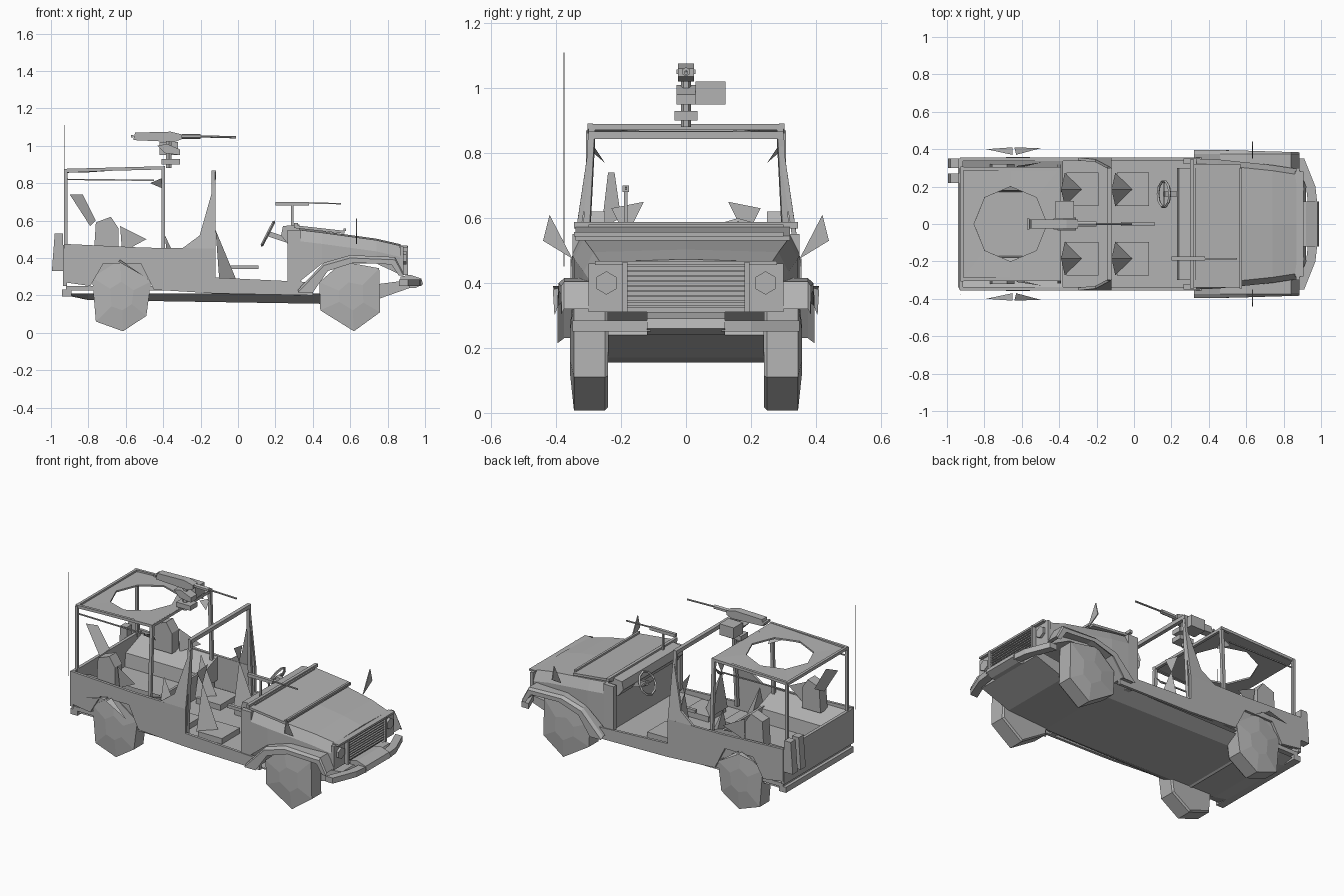
import bpy, math
from mathutils import Vector

old = bpy.data.objects.get("Cube")
if old:
    bpy.data.objects.remove(old, do_unlink=True)

grey = bpy.data.materials.new("plain grey")
grey.use_nodes = True
GREY = (0.45, 0.45, 0.45, 1)
grey.diffuse_color = GREY
grey.node_tree.nodes["Principled BSDF"].inputs["Base Color"].default_value = GREY


def mesh(name, verts, faces):
    me = bpy.data.meshes.new(name)
    me.from_pydata(verts, [], faces)
    me.materials.append(grey)
    ob = bpy.data.objects.new(name, me)
    bpy.context.scene.collection.objects.link(ob)
    return ob


def loft(name, rings, caps=True):
    """Join equal rings of points into a skin."""
    n = len(rings[0])
    verts = [p for r in rings for p in r]
    faces = []
    for k in range(len(rings) - 1):
        for i in range(n):
            j = (i + 1) % n
            faces.append((k*n + i, k*n + j, (k+1)*n + j, (k+1)*n + i))
    if caps:
        faces += [tuple(reversed(range(n))), tuple(range(len(verts) - n, len(verts)))]
    return mesh(name, verts, faces)


def box(name, x0, x1, y0, y1, z0, z1):
    ring = lambda z: [(x0, y0, z), (x1, y0, z), (x1, y1, z), (x0, y1, z)]
    return loft(name, [ring(z0), ring(z1)])


def side_profile(name, pts, y0, y1):
    return loft(name, [[(x, y, z) for x, z in pts] for y in (y0, y1)])


def cross_profile(name, pts, x0, x1):
    return loft(name, [[(x, y, z) for y, z in pts] for x in (x0, x1)])


def bar(name, a, b, r, sides=4):
    a, b = Vector(a), Vector(b)
    q = (b - a).to_track_quat('Z', 'Y')
    rings = []
    for c in (a, b):
        rings.append([c + q @ Vector((r*math.cos(t), r*math.sin(t), 0))
                      for t in (2*math.pi*(i + .5)/sides for i in range(sides))])
    return loft(name, rings)


def pair(fn, name, *args):
    """Build a part on the left side (+y) and a mirrored copy on the right."""
    for label, s in (("left_", 1), ("right_", -1)):
        ob = fn(label + name, *args)
        if s < 0:
            for v in ob.data.vertices:
                v.co.y *= -1
            ob.data.flip_normals()


# Wheels: coarse, uneven six-sided drums
def wheel(name, cx, outline):
    def ring(y, k):
        return [(cx + k*(x - cx), y, .195 + k*(z - .195)) for x, z in outline]
    return loft(name, [ring(.24, .95), ring(.25, 1), ring(.345, 1), ring(.357, .4)])


pair(wheel, "front_wheel", .61, [(.76, .11), (.755, .345), (.56, .38), (.435, .27), (.44, .12), (.62, .008)])
pair(wheel, "rear_wheel", -.62, [(-.49, .09), (-.465, .275), (-.63, .39), (-.78, .295), (-.76, .06), (-.615, .008)])

# Floor and shallow hull underneath
box("floor", -0.92, 0.36, -0.34, 0.34, 0.225, 0.25)
hull_ring = lambda x, low: [(x, -.25, low), (x, .25, low), (x, .33, .21), (x, -.33, .21)]
loft("underside_hull", [hull_ring(-.92, .20), hull_ring(-.80, .175), hull_ring(.44, .155)])
for n, x in (("front", 0.61), ("rear", -0.62)):
    bar(n + "_axle", (x, -.27, .195), (x, .27, .195), .03, 6)
side_profile("skid_plate", [(.44, .155), (.72, .17), (.92, .24), (.90, .28), (.44, .22)], -.24, .24)

# Side panels: tub wall, rocker sill and tall pointed pillar fin
TUB = [(-.93, .27), (-.79, .25), (-.72, .37), (-.52, .37), (-.45, .23), (-.12, .21),
       (.40, .20), (.40, .27), (-.12, .295), (-.12, .45), (-.5, .455), (-.93, .475)]
pair(side_profile, "side_panel", TUB, .338, .355)


def fin(name):
    outer = [(-.30, .355, .45), (-.12, .355, .45), (-.12, .30, .82), (-.205, .345, .52)]
    return loft(name, [outer, [(x, y - .015, z) for x, y, z in outer]])


pair(fin, "pillar_fin")

# Rear tub interior, with wheel housings sloping inward
box("tailgate", -.935, -.915, -.35, .35, .25, .47)
box("rear_deck", -.92, -.40, -.34, .34, .29, .305)
pair(cross_profile, "wheel_housing", [(.17, .30), (.34, .30), (.34, .45), (.18, .39)], -.915, -.38)
box("bulkhead", -.41, -.395, -.33, .33, .25, .40)
box("rear_bumper", -.94, -.89, -.34, .34, .195, .23)


# Seats
def seat(name, x, y, top):
    box(name + "_cushion", x, x + .17, y - .09, y + .09, .25, .285)
    back = [(x - .03, y, top), (x - .01, y + .09, .28), (x + .08, y, .285), (x - .01, y - .09, .28)]
    return mesh(name + "_back", back, [(0, 1, 2), (0, 2, 3), (0, 3, 1), (1, 3, 2)])


for label, s in (("left", 1), ("right", -1)):
    seat(label + "_front_seat", -.09, .185*s, .55)
    seat(label + "_rear_seat", -.36, .185*s, .52)
    mesh(label + "_headrest", [(-.12, .13*s, .65), (-.13, .23*s, .63), (-.12, .185*s, .54)], [(0, 1, 2)])
box("stowed_rifle", -.07, .11, -.01, .01, .34, .36)

# Cowl, dashboard and steering wheel
box("firewall", .30, .335, -.34, .34, .20, .54)
side_profile("dashboard", [(.23, .52), (.24, .57), (.33, .58), (.33, .46), (.27, .47)], -.30, .30)
pair(box, "door_post", .265, .335, .32, .35, .27, .55)
bpy.ops.mesh.primitive_torus_add(major_segments=10, minor_segments=4, major_radius=.07,
                                 minor_radius=.008, location=(.16, .16, .53), rotation=(0, -1.1, 0))
rim = bpy.context.object
rim.name = "steering_wheel"
rim.data.materials.append(grey)
bar("steering_column", (.16, .16, .53), (.28, .16, .49), .02)
bar("steering_spoke", (.16, .09, .53), (.16, .23, .53), .007)


# Hood, tapering to the nose
def hood_ring(x, w, top, low):
    return [(x, -w, low), (x, w, low), (x, w, top - .06), (x, w - .03, top),
            (x, 0, top + .008), (x, -w + .03, top), (x, -w, top - .06)]


loft("hood", [hood_ring(.325, .35, .55, .27), hood_ring(.45, .345, .535, .37),
              hood_ring(.74, .315, .495, .37), hood_ring(.87, .295, .465, .31)])

# Windshield folded down onto the hood
side_profile("folded_windshield", [(.30, .575), (.57, .545), (.57, .53), (.30, .56)], -.34, .32)
bar("windshield_hinge_bar", (.31, -.345, .578), (.31, .345, .578), .014)
bar("windshield_top_bar", (.57, -.345, .55), (.57, .30, .55), .010)

# Front fender flares and mirrors
ARCH = [(.32, .23), (.46, .375), (.60, .415), (.84, .405), (.885, .32),
        (.86, .32), (.82, .38), (.62, .39), (.48, .345), (.40, .23)]


def fender(name):
    return loft(name, [[(x, .27, z) for x, z in ARCH], [(x, .375, z) for x, z in ARCH],
                       [(x, .395 - .03*max(0, x - .5), z - .015) for x, z in ARCH]])


pair(fender, "fender_flare")
pair(cross_profile, "mirror", [(.35, .475), (.44, .53), (.42, .61)], .63, .636)

# Grille, lamps and bumper
box("grille_panel", .865, .885, -.30, .30, .31, .46)
for i in range(9):
    z = .325 + i*.0155
    box("grille_slat", .885, .90, -.18, .18, z, z + .007)
pair(box, "grille_edge", .88, .91, .18, .195, .31, .465)
pair(bar, "headlamp", (.87, .245, .40), (.90, .245, .40), .036, 6)
box("nose_lip", .86, .905, -.28, .28, .455, .467)


def bumper_wing(name):
    return loft(name, [[(x0, y, z) for x0, z in ((a, .25), (a + .05, .25), (a + .05, .285), (a, .285))]
                       for a, y in ((.93, .11), (.92, .20), (.86, .35))])


pair(bumper_wing, "bumper_wing")
side_profile("bumper_center", [(.87, .24), (.95, .24), (.99, .26), (.98, .29), (.92, .31), (.87, .30)], -.12, .12)

# Roll cage
pair(bar, "rear_post", (-.92, .30, .45), (-.92, .30, .87), .012)
pair(bar, "middle_post", (-.40, .31, .42), (-.40, .29, .88), .014)
pair(bar, "front_post", (-.135, .32, .28), (-.13, .29, .86), .014)
pair(mesh, "post_gusset", [(-.47, .285, .80), (-.40, .29, .83), (-.40, .25, .77)], [(0, 1, 2)])
pair(bar, "upper_side_rail", (-.92, .295, .82), (-.45, .295, .815), .005)
pair(bar, "roof_side_rail", (-.93, .295, .868), (-.39, .295, .882), .012)
bar("front_crossbar", (-.13, -.30, .855), (-.13, .30, .855), .017)
bar("middle_crossbar", (-.40, -.30, .88), (-.40, .30, .88), .012)
bar("rear_crossbar", (-.92, -.30, .868), (-.92, .30, .868), .012)

# Roof plate with the open gunner ring
outer, inner = [], []
for dx, dy in ((1, 0), (1, 1), (0, 1), (-1, 1), (-1, 0), (-1, -1), (0, -1), (1, -1)):
    x, y = -.66 + .265*dx, .30*dy
    t = math.atan2(dy, dx)
    outer.append((x, y, .877 + .012*dx))
    inner.append((-.66 + .195*math.cos(t), .20*math.sin(t), .877 + .009*dx))
roof = loft("roof_plate", [outer, inner], caps=False)
roof.modifiers.new("thickness", 'SOLIDIFY').thickness = .01

# Roof gun with mount and ammunition box
box("mount_base", -.41, -.31, -.035, .035, .90, .93)
bar("mount_pin", (-.37, 0, .88), (-.37, 0, 1.03), .016, 6)
side_profile("mount_cradle", [(-.43, 1.0), (-.39, .96), (-.31, .95), (-.31, .98), (-.38, 1.01)], -.03, .03)
side_profile("gun_receiver", [(-.56, 1.03), (-.34, 1.02), (-.30, 1.035), (-.30, 1.06), (-.36, 1.075), (-.55, 1.07)],
             -.024, .024)
bar("gun_jacket", (-.30, 0, 1.05), (-.20, 0, 1.05), .014, 6)
bar("gun_barrel", (-.20, 0, 1.05), (-.01, 0, 1.045), .006, 6)
bar("gun_grips", (-.565, -.03, 1.05), (-.565, .03, 1.05), .010)
box("ammunition_box", -.42, -.32, .03, .122, .95, 1.02)

# Passenger gun over the cowl
box("small_gun_body", .20, .38, -.195, -.175, .68, .70)
bar("small_gun_barrel", (.38, -.185, .694), (.55, -.185, .69), .005)
bar("small_gun_stand", (.29, -.185, .56), (.29, -.185, .68), .008)

# Rear stowage: cans on the tailgate, packs, wheel flaps and aerial
for y in (.22, .30):
    side_profile("fuel_can", [(-.995, .33), (-.935, .33), (-.935, .53), (-.98, .53)], y, y + .05)
mesh("pack_flap", [(-.90, -.24, .74), (-.83, -.22, .74), (-.76, -.20, .60), (-.79, -.26, .57)], [(0, 1, 2, 3)])
pair(side_profile, "stowed_pack", [(-.77, .43), (-.76, .59), (-.68, .62), (-.64, .56), (-.64, .43)], .25, .32)
pair(mesh, "side_bag", [(-.63, .31, .57), (-.62, .30, .43), (-.49, .33, .50)], [(0, 1, 2)])
pair(mesh, "rear_wheel_flap", [(-.79, .40, .36), (-.65, .41, .39), (-.65, .37, .39)], [(0, 1, 2)])
pair(mesh, "front_wheel_flap", [(-.63, .37, .39), (-.64, .41, .38), (-.50, .405, .30)], [(0, 1, 2)])
bar("aerial", (-.93, -.375, .45), (-.93, -.375, 1.11), .002)
